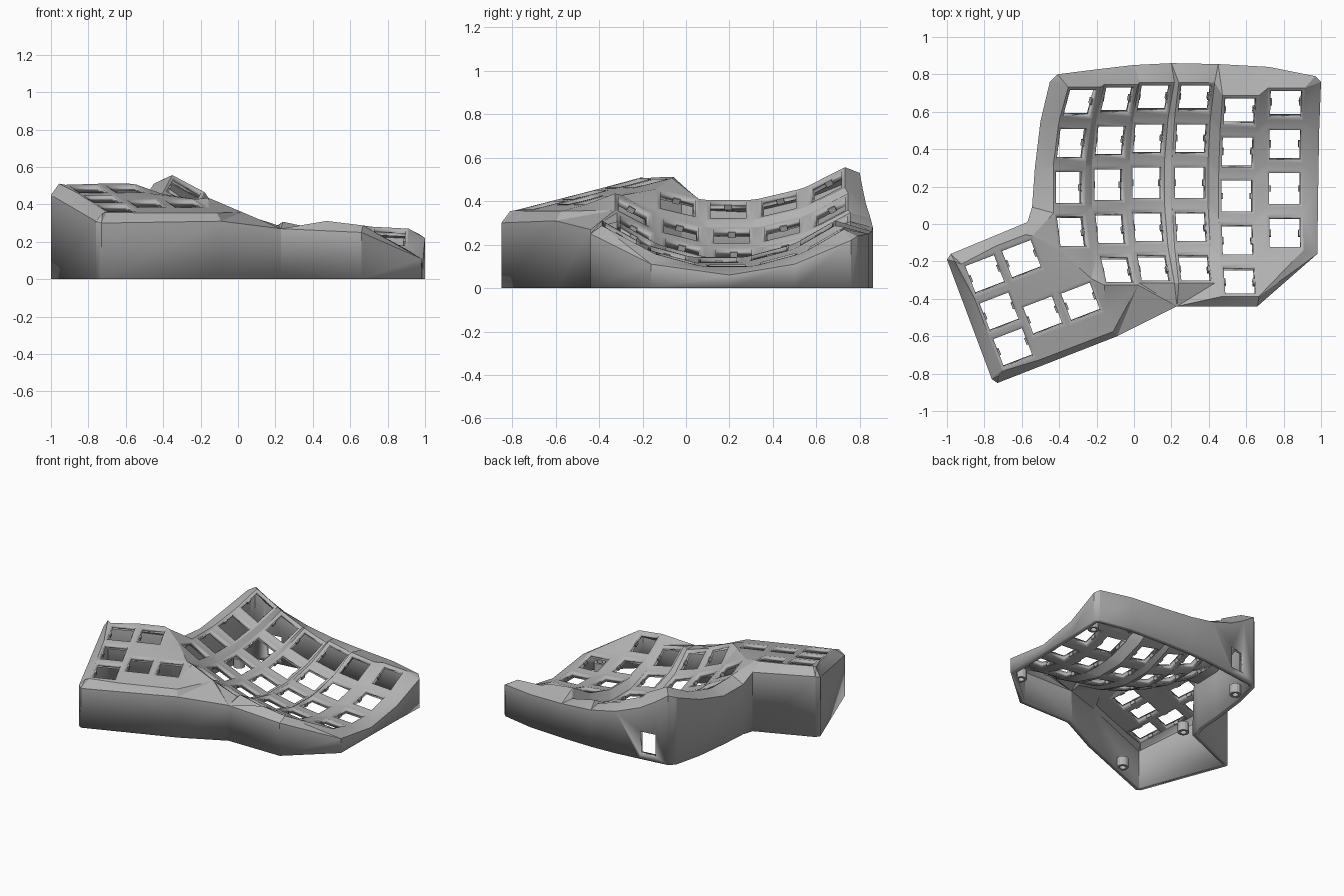
import bpy, bmesh, math
from mathutils import Matrix, Vector
from mathutils.geometry import delaunay_2d_cdt

if "Cube" in bpy.data.objects:
    bpy.data.objects.remove(bpy.data.objects["Cube"])

grey = bpy.data.materials.new("shell_grey")
grey.diffuse_color = (0.45, 0.45, 0.45, 1)
grey.use_nodes = True
grey.node_tree.nodes["Principled BSDF"].inputs["Base Color"].default_value = grey.diffuse_color
T, R, rad = Matrix.Translation, Matrix.Rotation, math.radians


def finish(name, bm):
    me = bpy.data.meshes.new(name)
    bm.to_mesh(me)
    bm.free()
    ob = bpy.data.objects.new(name, me)
    bpy.context.collection.objects.link(ob)
    me.materials.append(grey)
    return ob


def inside(p, poly):
    hit = False
    for a, b in zip(poly, poly[1:] + poly[:1]):
        if (a[1] > p[1]) != (b[1] > p[1]) and \
                p[0] < (b[0] - a[0]) * (p[1] - a[1]) / (b[1] - a[1]) + a[0]:
            hit = not hit
    return hit


# Key placement: curved, tilted columns (x, y, z of lowest key, tilt, number of rows)
RADIUS, STEP = 0.9, 15
columns = [(-.345, .195, .36, 28, 4), (-.135, .21, .24, 23, 5), (.07, .22, .155, 18, 5),
           (.30, .22, .12, 12, 5), (.55, .15, .13, 7, 5), (.805, .19, .105, 3, 4)]
keys = []
for x, y, z, tilt, rows in columns:
    for r in range(rows):
        a = rad(STEP * (2 - r))
        arc = T((0, RADIUS * math.sin(a), RADIUS * (1 - math.cos(a))))
        keys.append(T((x, y, z)) @ R(rad(tilt), 4, 'Y') @ arc @ R(a, 4, 'X'))

# Thumb cluster: six keys on one sloping plane
thumb = T((-.72, -.47, .43)) @ R(rad(21), 4, 'Z') @ R(math.atan(.24), 4, 'X')
for u, v in [(0, .22), (.212, .225), (0, 0), (.21, -.105), (.425, -.11), (0, -.21)]:
    keys.append(thumb @ T((u, v, 0)))

# Outline of the case: x, y, height of the wall top (reversed to run counter-clockwise)
outline = [(-1, -.19, .45), (-.98, -.16, .46), (-.57, .01, .45), (-.545, .09, .38),
           (-.53, .3, .37), (-.5, .55, .43), (-.45, .76, .51), (-.41, .8, .53),
           (-.31, .813, .46), (-.19, .828, .39), (0, .85, .32), (.2, .86, .28),
           (.45, .855, .26), (.72, .84, .25), (.97, .79, .24), (1, .76, .22),
           (.99, .5, .11), (.985, .2, .06), (.98, -.16, .11), (.66, -.44, .25),
           (.23, -.44, .27), (-.09, -.6, .31), (-.73, -.85, .30), (-.76, -.83, .31)][::-1]
port = {(-.31, .813), (-.19, .828)}

# Collect points and fixed edges of the top surface
pts, edges, holes = [], [], []


def loop(coords):
    s, n = len(pts), len(coords)
    pts.extend(Vector(c) for c in coords)
    edges.extend((s + i, s + (i + 1) % n) for i in range(n))


def rect(m, w, h):
    return [m @ Vector((sx * w, sy * h, 0)) for sx, sy in ((-1, -1), (1, -1), (1, 1), (-1, 1))]


loop(outline)
for m in keys:
    loop(rect(m, .098, .1))
    hole = rect(m, .082, .082)
    loop(hole)
    holes.append([tuple(p) for p in hole])
for u, v in [(-.125, .345), (.11, .345), (.28, .345), (-.125, -.325),
             (.11, -.325), (.33, -.325), (.53, -.325)]:
    pts.append(thumb @ Vector((u, v, 0)))

vs, _, fs, orig, _, _ = delaunay_2d_cdt([p.xy for p in pts], edges, [], 0, 1e-5)

# Case shell: top surface, then walls down to the ground, with a cable opening at the back
bm = bmesh.new()
top, rim = [], {}
for v, o in zip(vs, orig):
    near = pts[o[0]] if o else min(pts, key=lambda p: (p.xy - v).length)
    bv = bm.verts.new((v.x, v.y, near.z))
    top.append(bv)
    for i in o:
        if i < len(outline):
            rim[i] = bv
for f in fs:
    c = sum((vs[i] for i in f), Vector((0, 0))) / len(f)
    if inside(c, outline) and not any(inside(c, h) for h in holes):
        face = bm.faces.new([top[i] for i in f])
        face.normal_update()
        if face.normal.z < 0:
            face.normal_flip()
chains = []
for i, (x, y, z) in enumerate(outline):
    levels = (0, .04, .21) if (x, y) in port else (0,)
    chains.append([bm.verts.new((x, y, h)) for h in levels] + [rim[i]])
for i, a in enumerate(chains):
    b = chains[(i + 1) % len(chains)]
    if len(a) == len(b) == 4:
        for k in (0, 2):
            bm.faces.new((a[k], b[k], b[k + 1], a[k + 1]))
    else:
        bm.faces.new([a[0]] + b + a[:0:-1])
bmesh.ops.delete(bm, geom=[v for v in bm.verts if not v.link_faces], context='VERTS')
shell = finish("keyboard_case_shell", bm)
mod = shell.modifiers.new("wall_thickness", 'SOLIDIFY')
mod.thickness = .04
mod.offset = -1
bpy.context.view_layer.objects.active = shell
shell.select_set(True)
bpy.ops.object.shade_smooth_by_angle(angle=rad(20))

# Retaining nubs on the two sides of every switch hole
bm = bmesh.new()
for m in keys:
    for s in (-1, 1):
        bmesh.ops.create_cube(bm, size=1, matrix=m @ T((s * .081, 0, -.027))
                              @ Matrix.Diagonal((.016, .034, .026, 1)))
finish("switch_nubs", bm)

# Screw posts inside the bottom edge: short tubes
bm = bmesh.new()
N = 16
for x, y in [(-.46, -.67), (-.47, -.03), (-.41, .6), (.92, .66), (.86, -.19)]:
    rings = []
    for r, z in ((.04, 0), (.04, .07), (.022, .07), (.022, 0)):
        rings.append([bm.verts.new((x + r * math.cos(2 * math.pi * k / N),
                                    y + r * math.sin(2 * math.pi * k / N), z)) for k in range(N)])
    for a, b in zip(rings, rings[1:] + rings[:1]):
        for k in range(N):
            j = (k + 1) % N
            bm.faces.new((a[k], a[j], b[j], b[k]))
finish("screw_posts", bm)
